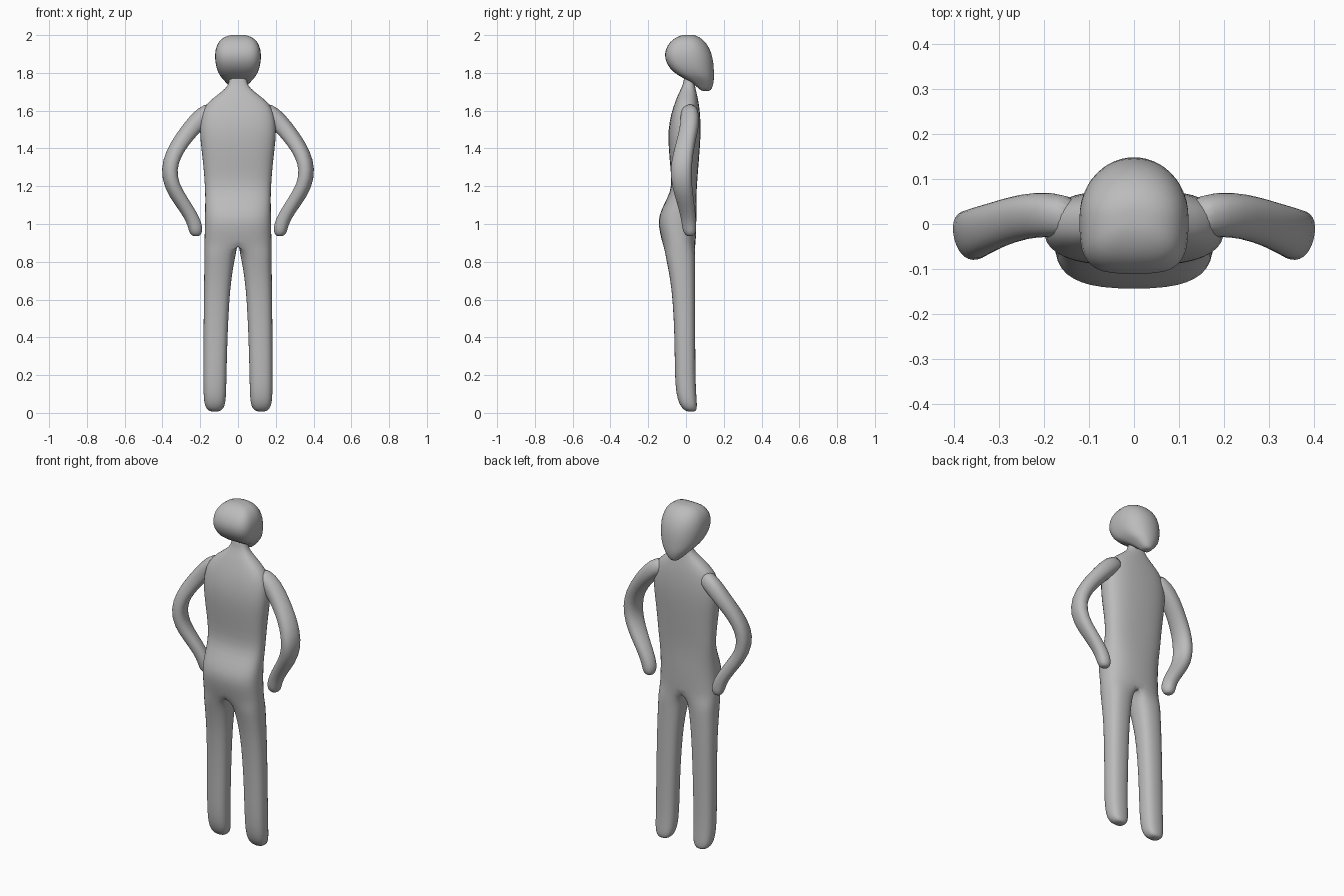
import bpy, bmesh, math
from mathutils import Vector

if "Cube" in bpy.data.objects:
    bpy.data.objects.remove(bpy.data.objects["Cube"])

grey = bpy.data.materials.new("plain_grey")
grey.diffuse_color = (0.5, 0.5, 0.5, 1)
grey.use_nodes = True
grey.node_tree.nodes["Principled BSDF"].inputs["Base Color"].default_value = grey.diffuse_color


def spow(v, e):
    return math.copysign(abs(v) ** (2 / e), v)


def section(t, cx, hw, y0, y1, eb, ef):
    """Point on a rounded-square section; t = -90 is the back (-y), 90 the front."""
    c, s = math.cos(math.radians(t)), math.sin(math.radians(t))
    e = eb if s < 0 else ef
    return cx + hw * spow(c, e), (y0 + y1) / 2 + (y1 - y0) / 2 * spow(s, e)


def finish(name, bm, mirror=False, levels=1):
    bmesh.ops.recalc_face_normals(bm, faces=bm.faces)
    me = bpy.data.meshes.new(name)
    bm.to_mesh(me)
    bm.free()
    ob = bpy.data.objects.new(name, me)
    bpy.context.collection.objects.link(ob)
    me.materials.append(grey)
    if mirror:
        m = ob.modifiers.new("mirror", 'MIRROR')
        m.use_clip = True
        m.merge_threshold = 0.0005
    s = ob.modifiers.new("subdivision", 'SUBSURF')
    s.levels = s.render_levels = levels
    me.shade_smooth()
    return ob


def bridge(bm, a, b, closed):
    n = len(a)
    for i in range(n if closed else n - 1):
        j = (i + 1) % n
        bm.faces.new((a[i], a[j], b[j], b[i]))


def loft(bm, rings):
    rows = [[bm.verts.new(p) for p in r] for r in rings]
    for a, b in zip(rows, rows[1:]):
        bridge(bm, a, b, True)
    bm.faces.new(rows[0])
    bm.faces.new(rows[-1])


# Torso, neck and legs: one half, mirrored
ARC, INNER = 10, 5
torso = [  # z, half width, back y, front y
    (1.80, .045, -.01, .045), (1.75, .046, -.012, .045), (1.72, .062, -.025, .05),
    (1.68, .115, -.045, .06), (1.64, .165, -.06, .068), (1.59, .195, -.078, .075),
    (1.50, .207, -.096, .080), (1.40, .196, -.093, .074), (1.30, .184, -.083, .066),
    (1.20, .177, -.075, .058), (1.14, .175, -.098, .056), (1.08, .176, -.130, .056),
    (1.02, .177, -.150, .056), (0.95, .178, -.138, .054), (0.89, .180, -.124, .052)]
legs = [  # z, inner x, outer x, back y, front y
    (0.84, .010, .180, -.112, .051), (0.78, .023, .180, -.099, .05),
    (0.70, .035, .181, -.084, .05), (0.60, .045, .182, -.072, .05),
    (0.40, .055, .184, -.061, .05), (0.20, .060, .185, -.061, .051),
    (0.10, .062, .184, -.053, .055), (0.05, .066, .180, -.038, .059),
    (0.02, .078, .168, -.018, .058), (0.006, .100, .146, .005, .050)]
bm = bmesh.new()
rows = []
for z, hw, y0, y1 in torso:
    row = []
    for i in range(ARC + 1):
        x, y = section(-90 + 180 * i / ARC, 0, hw, y0, y1, 2.7, 2.5)
        row.append(bm.verts.new((0 if i in (0, ARC) else x, y, z)))
    rows.append(row)
for a, b in zip(rows, rows[1:]):
    bridge(bm, a, b, False)
bm.faces.new(rows[0])
# crotch line joins the last torso row into a closed leg opening
last = rows[-1]
ya, yb = last[-1].co.y, last[0].co.y
ring = last + [bm.verts.new((0, ya + (yb - ya) * k / INNER,
                             0.89 + .025 * math.sin(math.pi * k / INNER)))
               for k in range(1, INNER)]
for z, xi, xo, y0, y1 in legs:
    angles = [-125 + 250 * i / ARC for i in range(ARC + 1)]
    angles += [125 + 110 * k / INNER for k in range(1, INNER)]
    new = []
    for t in angles:
        x, y = section(t, (xi + xo) / 2, (xo - xi) / 2, y0, y1, 2.5, 2.5)
        new.append(bm.verts.new((x, y, z)))
    bridge(bm, ring, new, True)
    ring = new
bm.faces.new(ring)
finish("body_and_legs", bm, mirror=True)

# Head: square at the back, tapering to a chin at +y
head = [  # z, half width, back y, front y
    (1.703, .018, .085, .125), (1.715, .034, .070, .137), (1.745, .060, .035, .146),
    (1.77, .085, -.010, .149), (1.80, .107, -.066, .149), (1.85, .121, -.106, .147),
    (1.90, .124, -.116, .138), (1.945, .115, -.100, .118), (1.98, .092, -.070, .088),
    (1.998, .055, -.030, .055), (2.002, .020, -.005, .03)]
bm = bmesh.new()
loft(bm, [[(*section(360 * i / 24, 0, hw, y0, y1, 3.4, 2.1), z) for i in range(24)]
          for z, hw, y0, y1 in head])
finish("head", bm)

# Arms: bent tubes with hands on the hips
arm = [  # centre x, y, z, half thickness, half depth
    (.12, .015, 1.615, .040, .040), (.185, .022, 1.575, .050, .050),
    (.245, .018, 1.51, .046, .050), (.300, .000, 1.44, .042, .051),
    (.343, -.016, 1.37, .041, .054), (.367, -.027, 1.29, .041, .057),
    (.352, -.022, 1.20, .039, .054), (.300, -.004, 1.12, .036, .047),
    (.253, .010, 1.05, .035, .041), (.230, .016, 1.00, .037, .038),
    (.223, .019, .965, .036, .036), (.221, .021, .943, .026, .026),
    (.221, .022, .935, .012, .012)]
bm = bmesh.new()
rings = []
for k, (x, y, z, a, b) in enumerate(arm):
    p, q = arm[max(k - 1, 0)], arm[min(k + 1, len(arm) - 1)]
    d = Vector((q[0] - p[0], 0, q[2] - p[2])).normalized()
    n = Vector((-d.z, 0, d.x))
    ring = []
    for i in range(14):
        t = 2 * math.pi * i / 14
        u, v = a * spow(math.cos(t), 2.3), b * spow(math.sin(t), 2.3)
        ring.append(Vector((x, y, z)) + n * (u + .25 * v) + Vector((0, v - .2 * u, 0)))
    rings.append(ring)
loft(bm, rings)
finish("arms", bm, mirror=True)
